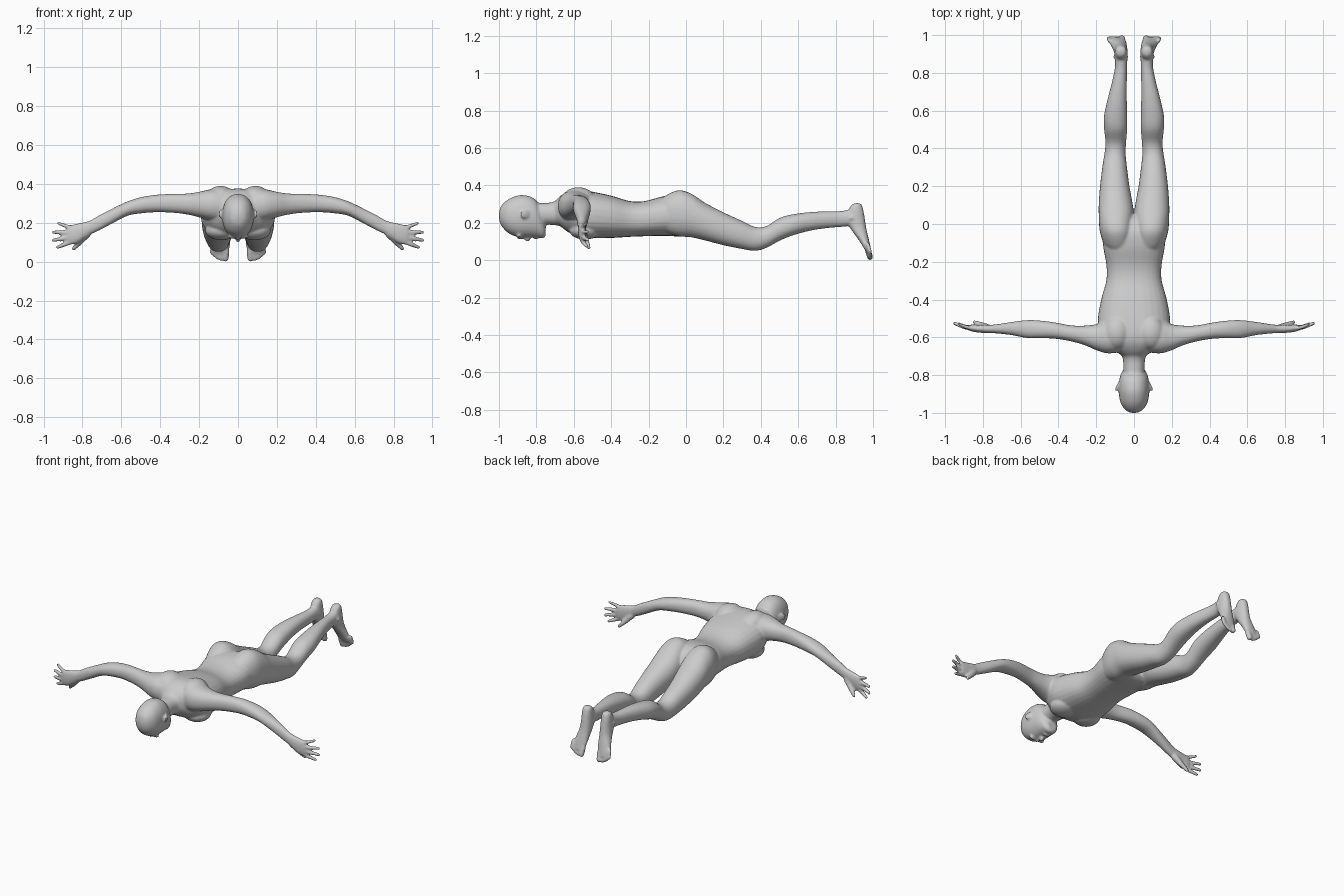
import bpy, bmesh, math
from mathutils import Vector, Matrix

bm = bmesh.new()
AXES = {'x': (0, 1, 2), 'y': (1, 0, 2), 'z': (2, 0, 1)}


def loft(rows, axis='y', side=1, power=2.2, sub=4, n=28):
    """Skin rows of (position, a_min, a_max, b_min, b_max) along an axis."""
    P = [Vector(r) for r in rows]
    fine = []
    for i in range(len(P) - 1):
        p0, p1, p2, p3 = P[max(i - 1, 0)], P[i], P[i + 1], P[min(i + 2, len(P) - 1)]
        for k in range(sub):
            t = k / sub
            fine.append(0.5 * (2 * p1 + (p2 - p0) * t + (2 * p0 - 5 * p1 + 4 * p2 - p3) * t * t
                               + (3 * p1 - p0 - 3 * p2 + p3) * t ** 3))
    fine.append(P[-1])
    k0, ka, kb = AXES[axis]
    rings = []
    for t, a0, a1, b0, b1 in fine:
        ring = []
        for j in range(n):
            an = 2 * math.pi * j / n
            c, s = math.cos(an), math.sin(an)
            co = [0, 0, 0]
            co[k0] = t
            co[ka] = (a0 + a1) / 2 + (a1 - a0) / 2 * math.copysign(abs(c) ** (2 / power), c)
            co[kb] = (b0 + b1) / 2 + (b1 - b0) / 2 * math.copysign(abs(s) ** (2 / power), s)
            co[0] *= side
            ring.append(bm.verts.new(co))
        rings.append(ring)
    for A, B in zip(rings, rings[1:]):
        for j in range(n):
            bm.faces.new((A[j], A[(j + 1) % n], B[(j + 1) % n], B[j]))
    bm.faces.new(rings[0])
    bm.faces.new(rings[-1])


def ball(center, size, rot=0, axis='X'):
    m = Matrix.Translation(center) @ Matrix.Rotation(rot, 4, axis) @ Matrix.Diagonal((*size, 1))
    bmesh.ops.create_uvsphere(bm, u_segments=20, v_segments=12, radius=1, matrix=m)


def digit(points, radii, side):
    """Rounded chain used for fingers and toes."""
    pts = [Vector((p[0] * side, p[1], p[2])) for p in points]
    for p, r in zip(pts, radii):
        ball(p, (r, r, r))
    for p, q, r0, r1 in zip(pts, pts[1:], radii, radii[1:]):
        d = q - p
        m = Matrix.Translation((p + q) / 2) @ d.to_track_quat('Z', 'Y').to_matrix().to_4x4()
        bmesh.ops.create_cone(bm, cap_ends=True, segments=16, radius1=r0, radius2=r1,
                              depth=d.length, matrix=m)


# torso
loft([(-.70, -.062, .062, .195, .315), (-.67, -.10, .10, .18, .345), (-.63, -.15, .15, .15, .368),
      (-.58, -.178, .178, .13, .376), (-.51, -.192, .192, .118, .368), (-.40, -.174, .174, .119, .345),
      (-.30, -.147, .147, .125, .316), (-.22, -.146, .146, .128, .316), (-.12, -.163, .163, .13, .342),
      (-.04, -.165, .165, .127, .345), (.02, -.14, .14, .13, .315), (.05, -.09, .09, .15, .27)], power=2.4)

# neck
loft([(-.84, -.05, .05, .19, .31), (-.77, -.056, .056, .19, .306), (-.71, -.06, .06, .188, .312),
      (-.66, -.085, .085, .18, .345), (-.61, -.10, .10, .17, .365)])

# head
loft([(-1.0, -.012, .012, .225, .25), (-.988, -.042, .042, .185, .29), (-.95, -.07, .07, .145, .326),
      (-.90, -.08, .08, .124, .346), (-.86, -.081, .081, .122, .347), (-.82, -.077, .077, .122, .335),
      (-.79, -.068, .068, .12, .305), (-.765, -.052, .052, .117, .24), (-.75, -.03, .03, .128, .19)])
# nose, lips, brow
ball((0, -.848, .120), (.014, .018, .021))
ball((0, -.872, .125), (.009, .032, .013), .25)
ball((0, -.803, .121), (.024, .013, .010))
for s in (1, -1):
    ball((s * .03, -.893, .130), (.026, .011, .012))
    # ears
    ball((s * .086, -.858, .245), (.007, .034, .023), s * .45, 'Z')
    # shoulder blades
    ball((s * .09, -.575, .325), (.075, .09, .065))
    # chest muscles
    ball((s * .085, -.54, .16), (.085, .085, .05))

    # arm
    loft([(.08, -.68, -.50, .20, .372), (.14, -.685, -.505, .21, .372), (.20, -.668, -.53, .228, .359),
          (.26, -.642, -.538, .242, .35), (.33, -.622, -.537, .251, .349), (.42, -.607, -.521, .254, .344),
          (.50, -.605, -.511, .248, .331), (.57, -.603, -.509, .235, .309), (.65, -.588, -.519, .194, .271),
          (.72, -.580, -.530, .157, .235), (.76, -.577, -.534, .139, .212), (.79, -.577, -.533, .118, .203),
          (.83, -.574, -.533, .093, .195), (.865, -.567, -.533, .088, .186), (.88, -.56, -.537, .10, .17)],
         'x', s)
    # fingers
    for b, t, r in (((.85, -.552, .105), (.928, -.530, .074), .012),
                    ((.86, -.552, .126), (.950, -.526, .110), .0125),
                    ((.86, -.552, .149), (.950, -.526, .152), .012),
                    ((.85, -.553, .170), (.923, -.532, .197), .011)):
        mid = [(p + q) / 2 for p, q in zip(b, t)]
        mid[1] -= .004
        digit((b, mid, t), (r * 1.1, r, r * .8), s)
    digit(((.775, -.55, .145), (.815, -.532, .098), (.845, -.52, .068)), (.021, .015, .011), s)

    # leg
    loft([(-.15, .04, .12, .19, .31), (-.11, .012, .158, .15, .345), (-.04, .003, .181, .128, .374),
          (.03, .003, .186, .122, .355), (.10, .006, .187, .106, .308), (.20, .024, .18, .08, .256),
          (.30, .037, .168, .06, .21), (.37, .044, .157, .05, .178), (.43, .042, .151, .066, .182),
          (.50, .036, .158, .104, .226), (.57, .036, .159, .132, .245), (.66, .038, .14, .157, .257),
          (.75, .038, .117, .171, .261), (.83, .036, .101, .178, .263), (.90, .035, .101, .185, .275)],
         'y', s)
    # foot
    loft([(.305, .056, .082, .905, .928), (.295, .043, .095, .885, .940), (.26, .037, .101, .865, .950),
          (.21, .034, .104, .858, .958), (.165, .035, .108, .882, .965), (.11, .038, .122, .922, .978),
          (.065, .044, .135, .950, .988), (.04, .05, .125, .965, .992)], 'z', s)
    # ankle bones
    ball((s * .07, .885, .225), (.041, .02, .02))
    # toes
    for x, z, r in ((.062, .016, .0165), (.085, .014, .012), (.103, .022, .0115),
                    (.119, .033, .011), (.133, .046, .0105)):
        digit(((x - .002, .972, z + .04), (x + .002, .984, z)), (r, r), s)

bmesh.ops.recalc_face_normals(bm, faces=bm.faces[:])
mesh = bpy.data.meshes.new("body")
bm.to_mesh(mesh)
bm.free()
body = bpy.data.objects.new("body", mesh)
bpy.context.collection.objects.link(body)

# fuse all the parts into one soft skin
fuse = body.modifiers.new("fuse", 'REMESH')
fuse.mode = 'VOXEL'
fuse.voxel_size = .006
fuse.use_smooth_shade = True
soft = body.modifiers.new("soften", 'SMOOTH')
soft.factor = .5
soft.iterations = 8
bpy.context.view_layer.objects.active = body
body.select_set(True)
for name in ("fuse", "soften"):
    bpy.ops.object.modifier_apply(modifier=name)
bpy.ops.object.shade_smooth()
